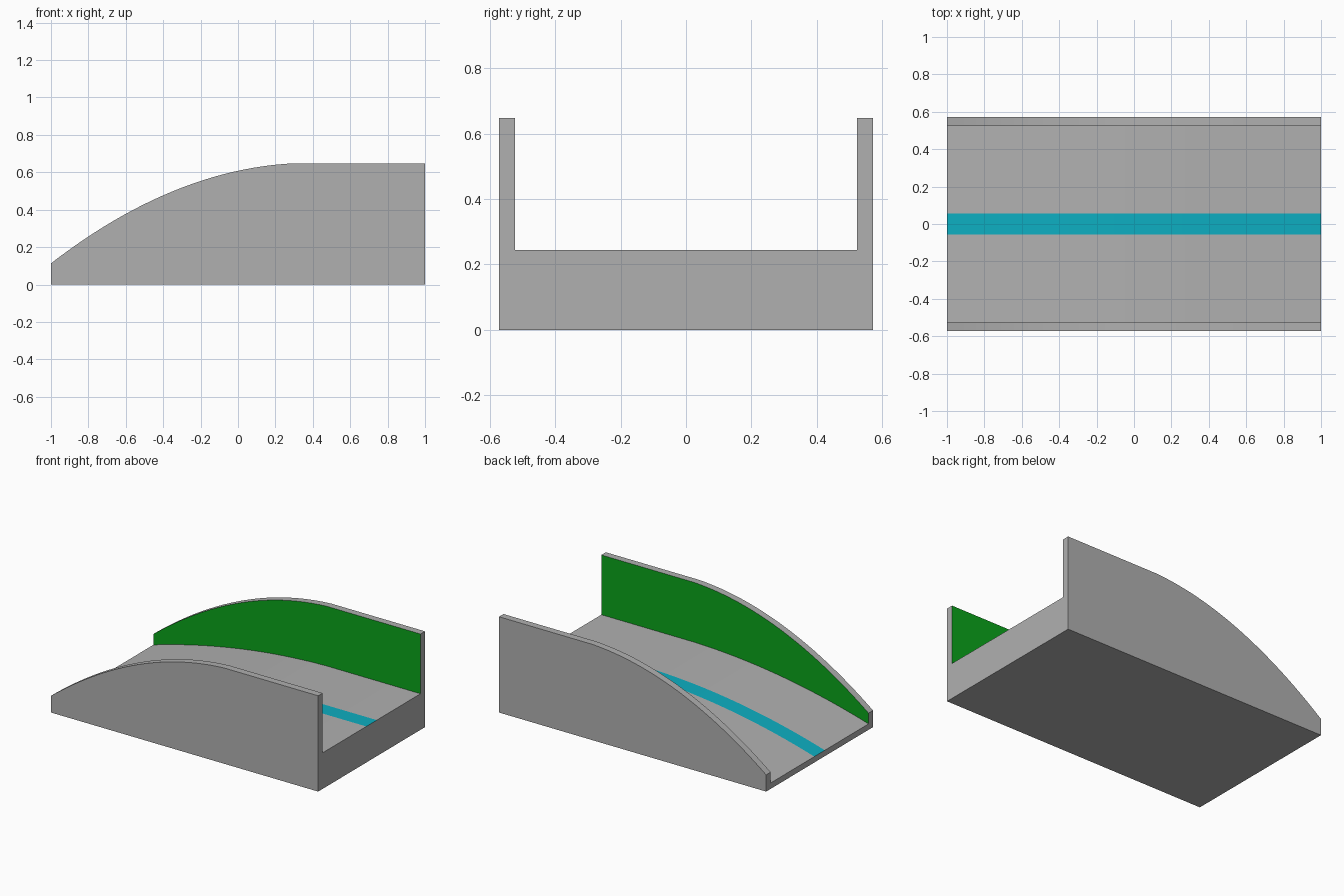
import bpy, bmesh

if "Cube" in bpy.data.objects:
    bpy.data.objects.remove(bpy.data.objects["Cube"])

OUT_Y, IN_Y, STRIPE_Y = 0.571, 0.523, 0.056
CURVE_END, STEPS = 0.3, 24


def wall_top(x):
    """Height of the side walls: a curved rise, then level."""
    x = min(x, CURVE_END)
    return 0.608 + 0.217 * x - 0.278 * x * x


def floor_top(x):
    """The floor follows the same curve at a lower height."""
    return 0.04 + (wall_top(x) - 0.113) / 0.535 * 0.204


def ground(x):
    return 0.0


def material(name, rgb):
    mat = bpy.data.materials.new(name)
    mat.diffuse_color = (*rgb, 1)
    mat.use_nodes = True
    mat.node_tree.nodes["Principled BSDF"].inputs["Base Color"].default_value = mat.diffuse_color
    return mat


# Half cross-section (y, height function); mirrored to make the full channel
half = [(OUT_Y, ground), (OUT_Y, wall_top), (IN_Y, wall_top),
        (IN_Y, floor_top), (STRIPE_Y, floor_top)]
section = half + [(-y, h) for y, h in reversed(half)]

# Material of each swept face: 0 grey, 1 green inner wall, 2 teal stripe
face_mats = [0, 0, 1, 0, 2, 0, 1, 0, 0, 0]

# Stations along the length
stations = [-1 + (CURVE_END + 1) * i / STEPS for i in range(STEPS)] + [CURVE_END, 1.0]

# Sweep the cross-section into one closed solid
bm = bmesh.new()
rings = [[bm.verts.new((x, y, h(x))) for y, h in section] for x in stations]
n = len(section)
for a, b in zip(rings, rings[1:]):
    for i in range(n):
        j = (i + 1) % n
        face = bm.faces.new((a[i], a[j], b[j], b[i]))
        face.material_index = face_mats[i]

# End faces: two wall posts and the floor block
for ring in (rings[0], rings[-1]):
    bm.faces.new(ring)
bmesh.ops.recalc_face_normals(bm, faces=bm.faces[:])

mesh = bpy.data.meshes.new("ramp_channel")
bm.to_mesh(mesh)
bm.free()
for mat in (material("grey", (0.434, 0.434, 0.434)),
            material("green_wall", (0.003, 0.37, 0.011)),
            material("teal_stripe", (0.004, 0.42, 0.53))):
    mesh.materials.append(mat)

ramp = bpy.data.objects.new("ramp_channel", mesh)
bpy.context.collection.objects.link(ramp)
bpy.context.view_layer.objects.active = ramp
ramp.select_set(True)
bpy.ops.object.shade_smooth_by_angle(angle=0.5)
